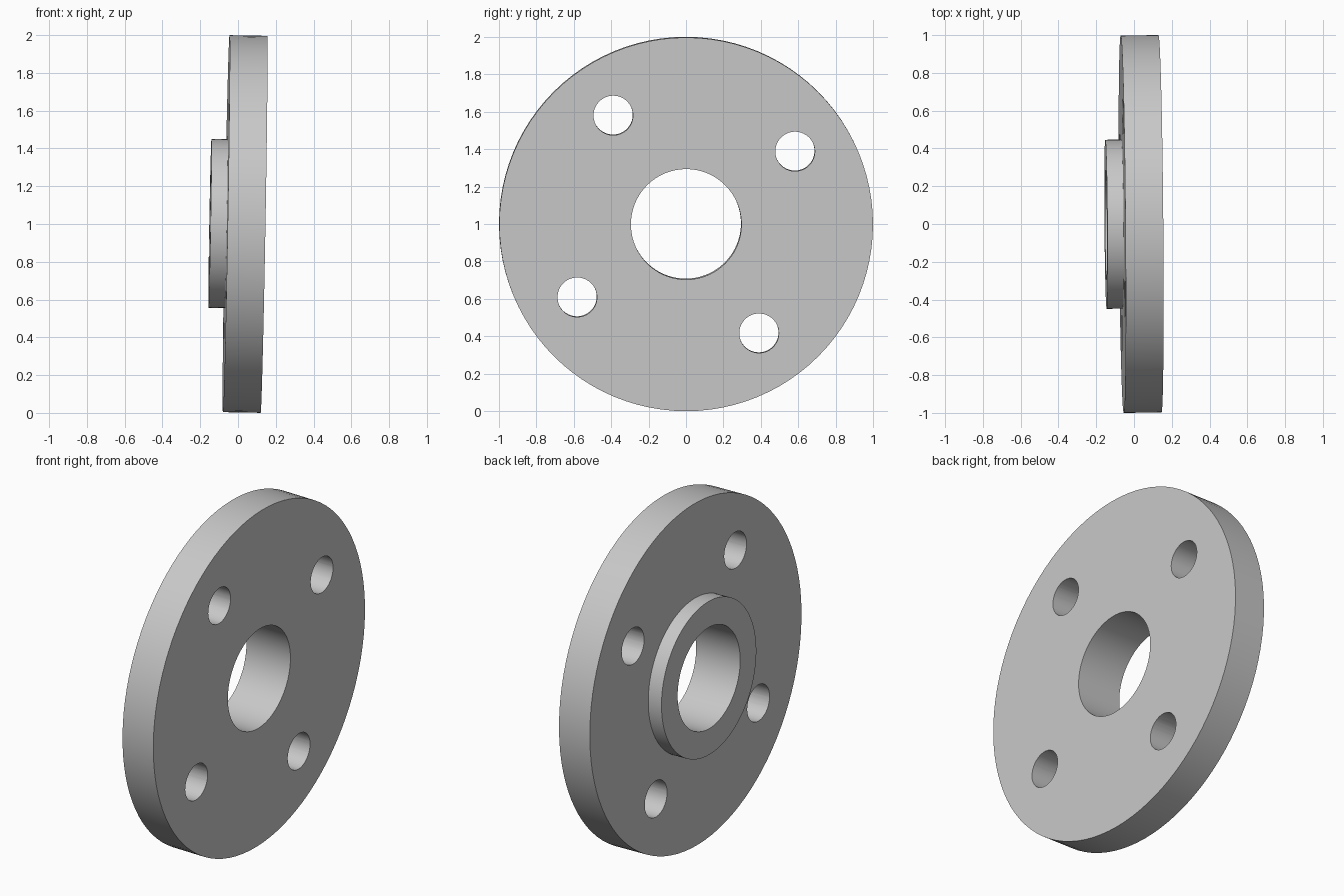
import bpy, bmesh, math
from mathutils import Matrix, Vector

cube = bpy.data.objects.get("Cube")
if cube:
    bpy.data.objects.remove(cube, do_unlink=True)

OUTER, HUB, BORE = 0.998, 0.447, 0.295
BOLT_CIRCLE, BOLT_HOLE, BOLT_ANGLE = 0.70, 0.1055, math.radians(33.8)
FACE, BACK, HUB_END = 0.10, -0.10, -0.186

grey = bpy.data.materials.new("light_grey")
grey.use_nodes = True
colour = (0.58, 0.58, 0.58, 1)
grey.diffuse_color = colour
grey.node_tree.nodes["Principled BSDF"].inputs["Base Color"].default_value = colour


def make_object(name, bm):
    bmesh.ops.recalc_face_normals(bm, faces=bm.faces)
    mesh = bpy.data.meshes.new(name)
    bm.to_mesh(mesh)
    bm.free()
    mesh.materials.append(grey)
    obj = bpy.data.objects.new(name, mesh)
    bpy.context.collection.objects.link(obj)
    return obj


# Flange with hub and bore: one profile turned about the x axis
profile = [(FACE, BORE), (FACE, OUTER), (BACK, OUTER),
           (BACK, HUB), (HUB_END, HUB), (HUB_END, BORE)]
bm = bmesh.new()
verts = [bm.verts.new((x, 0, r)) for x, r in profile]
for a, b in zip(verts, verts[1:] + verts[:1]):
    bm.edges.new((a, b))
bmesh.ops.spin(bm, geom=bm.verts[:] + bm.edges[:], cent=(0, 0, 0),
               axis=(1, 0, 0), angle=math.tau, steps=96)
bmesh.ops.remove_doubles(bm, verts=bm.verts, dist=0.0001)
flange = make_object("flange", bm)

# Four bolt holes
bm = bmesh.new()
for i in range(4):
    angle = BOLT_ANGLE + i * math.pi / 2
    place = (Matrix.Rotation(angle, 4, 'X')
             @ Matrix.Translation((0, BOLT_CIRCLE, 0))
             @ Matrix.Rotation(math.pi / 2, 4, 'Y'))
    bmesh.ops.create_cone(bm, cap_ends=True, segments=48, radius1=BOLT_HOLE,
                          radius2=BOLT_HOLE, depth=0.6, matrix=place)
cutter = make_object("bolt_hole_cutter", bm)
cutter.hide_render = True

cut = flange.modifiers.new("bolt_holes", 'BOOLEAN')
cut.operation = 'DIFFERENCE'
cut.solver = 'EXACT'
cut.object = cutter
bpy.ops.object.select_all(action='DESELECT')
flange.select_set(True)
bpy.context.view_layer.objects.active = flange
bpy.ops.object.modifier_apply(modifier=cut.name)
bpy.data.objects.remove(cutter, do_unlink=True)
bpy.ops.object.shade_smooth_by_angle(angle=math.radians(30))

# Slight lean of the whole part
axis = Vector((1, 0.008, -0.0175)).normalized()
tilt = Vector((1, 0, 0)).rotation_difference(axis).to_matrix().to_4x4()
flange.matrix_world = Matrix.Translation((0.0375, 0, 1)) @ tilt
